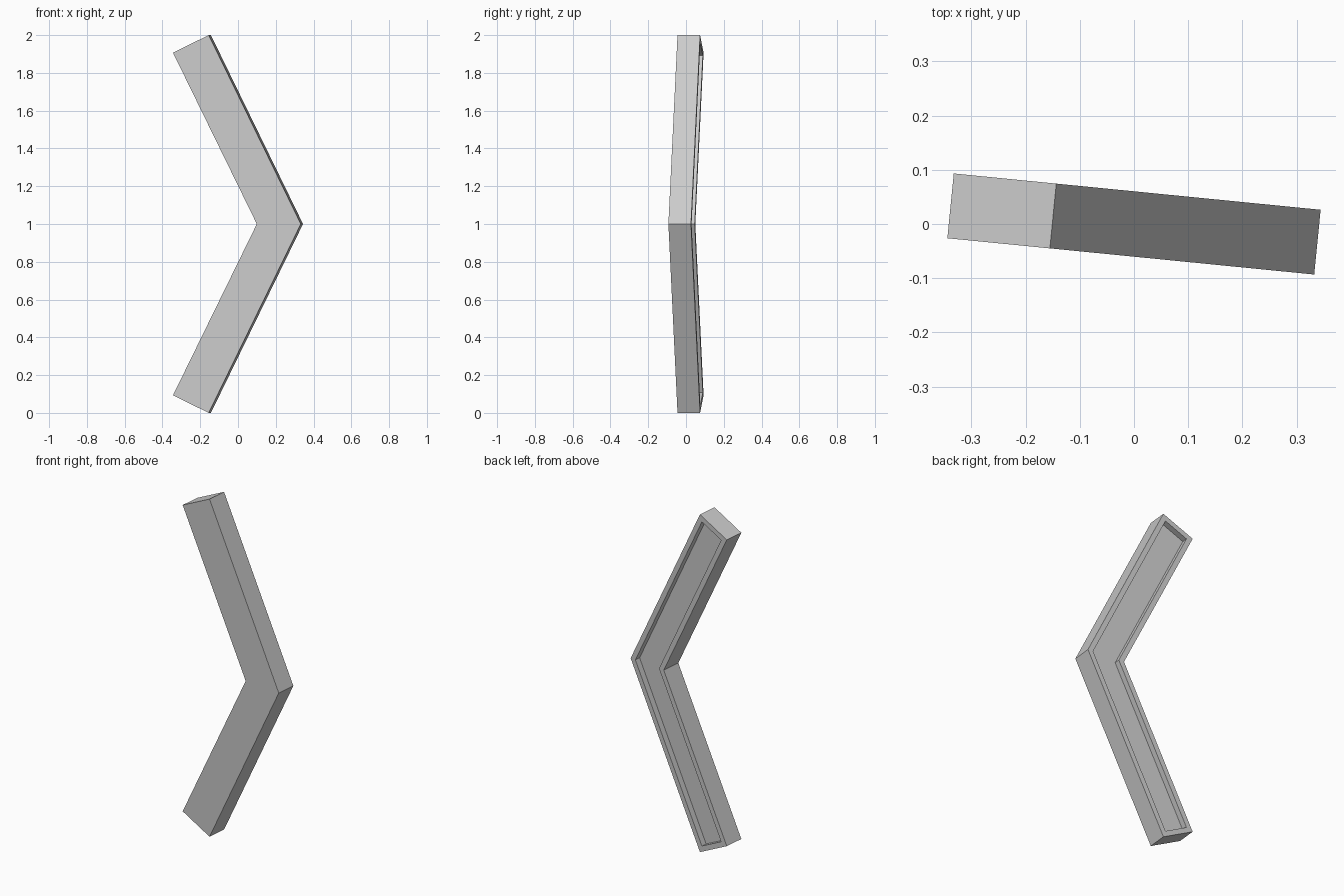
import bpy, bmesh, math
from mathutils import Matrix, Vector

default = bpy.data.objects.get("Cube")
if default:
    bpy.data.objects.remove(default, do_unlink=True)

THICKNESS = 0.12
RIM = 0.03
RECESS = 0.035
TURN = math.radians(-5.65)

# Single plain material
grey = bpy.data.materials.new("light_grey")
grey.use_nodes = True
colour = (0.6, 0.6, 0.6, 1)
grey.diffuse_color = colour
grey.node_tree.nodes["Principled BSDF"].inputs["Base Color"].default_value = colour

# Chevron outline: upper half mirrored about the elbow height
upper = [(-0.15, 1.0), (-0.34, 0.907)]
outline = [(0.34, 0)] + upper + [(0.106, 0)] + [(x, -z) for x, z in reversed(upper)]

bm = bmesh.new()
front = bm.faces.new([bm.verts.new((x, -THICKNESS / 2, z + 1)) for x, z in outline])

# Solid bar, extruded towards the back
extruded = bmesh.ops.extrude_face_region(bm, geom=[front], use_keep_orig=True)
back_verts = [g for g in extruded["geom"] if isinstance(g, bmesh.types.BMVert)]
bmesh.ops.translate(bm, verts=back_verts, vec=Vector((0, THICKNESS, 0)))
bmesh.ops.recalc_face_normals(bm, faces=bm.faces)

# Rim and sunken panel on the back
back = max(bm.faces, key=lambda f: f.calc_center_median().y)
bmesh.ops.inset_region(bm, faces=[back], thickness=RIM, use_even_offset=True, use_boundary=True)
panel = bmesh.ops.extrude_discrete_faces(bm, faces=[back])["faces"][0]
bmesh.ops.translate(bm, verts=panel.verts, vec=Vector((0, -RECESS, 0)))

# Slight turn about the vertical axis
bmesh.ops.rotate(bm, verts=bm.verts, cent=(0, 0, 0), matrix=Matrix.Rotation(TURN, 3, "Z"))
bm.normal_update()

mesh = bpy.data.meshes.new("chevron_bar")
bm.to_mesh(mesh)
bm.free()
mesh.materials.append(grey)
bar = bpy.data.objects.new("chevron_bar", mesh)
bpy.context.scene.collection.objects.link(bar)
